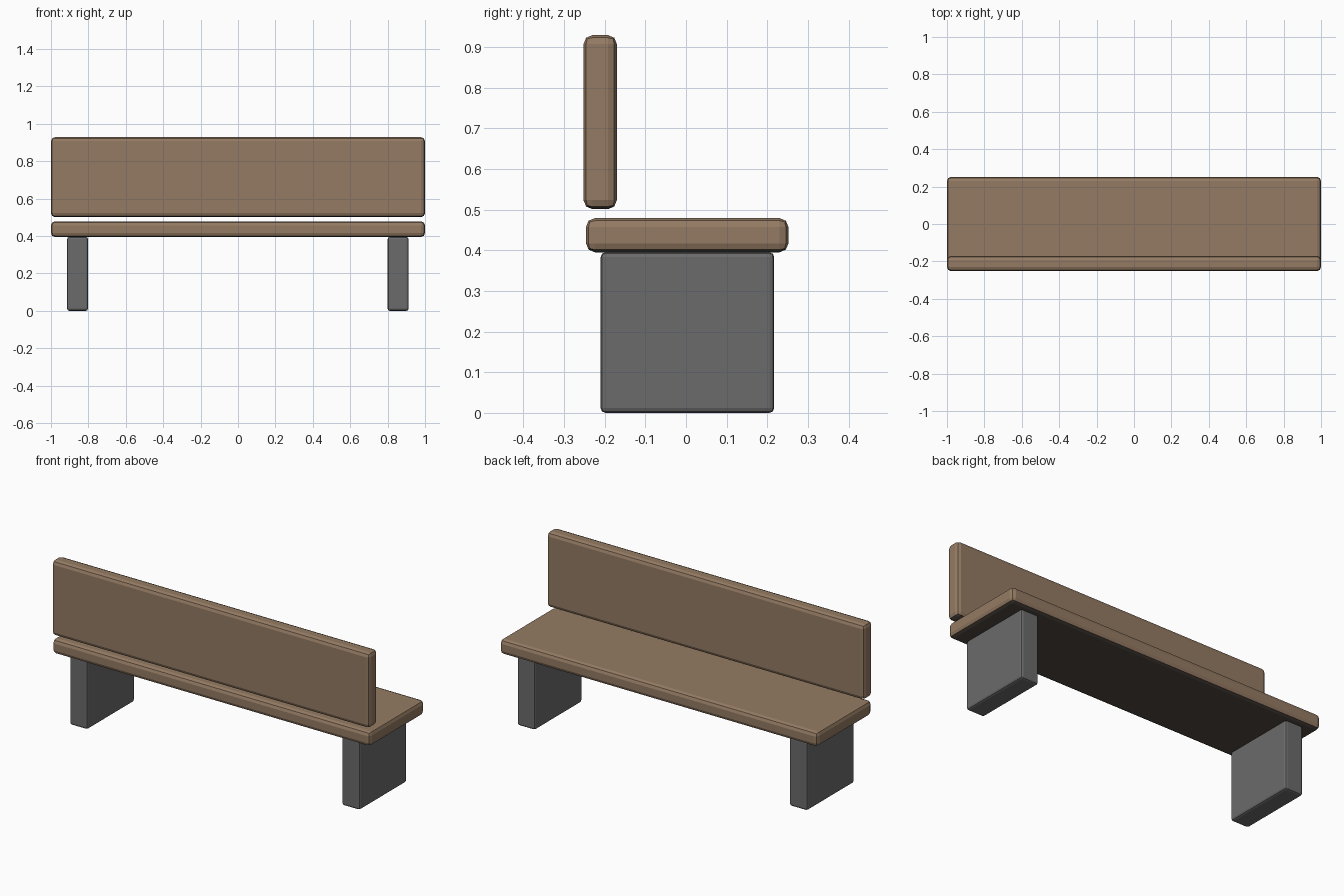
import bpy
import bmesh

if "Cube" in bpy.data.objects:
    bpy.data.objects.remove(bpy.data.objects["Cube"])


def material(name, rgb):
    m = bpy.data.materials.new(name)
    m.diffuse_color = (*rgb, 1.0)
    m.use_nodes = True
    m.node_tree.nodes["Principled BSDF"].inputs["Base Color"].default_value = m.diffuse_color
    return m


wood = material("brown wood", (0.298, 0.199, 0.126))
underside = material("dark underside", (0.078, 0.065, 0.052))
stone = material("grey concrete", (0.147, 0.147, 0.147))


def rounded_box(name, low, high, radius, mats):
    """Box between two corners with bevelled edges; second colour underneath."""
    bm = bmesh.new()
    bmesh.ops.create_cube(bm, size=1.0)
    for v in bm.verts:
        for i in range(3):
            v.co[i] = high[i] if v.co[i] > 0 else low[i]
    bmesh.ops.bevel(bm, geom=bm.edges[:], offset=radius, segments=2,
                    profile=0.5, affect='EDGES')
    bm.normal_update()
    if len(mats) > 1:
        for f in bm.faces:
            f.material_index = 1 if f.normal.z < -0.6 else 0
    mesh = bpy.data.meshes.new(name)
    bm.to_mesh(mesh)
    bm.free()
    for m in mats:
        mesh.materials.append(m)
    obj = bpy.data.objects.new(name, mesh)
    bpy.context.collection.objects.link(obj)
    return obj


# Seat slab and the upright back slab floating just above it
rounded_box("seat", (-1, -0.246, 0.395), (1, 0.252, 0.479), 0.022,
            (wood, underside))
rounded_box("backrest", (-1, -0.252, 0.501), (1, -0.17, 0.929), 0.022,
            (wood, underside))

# Two block legs
for name, x in (("left_leg", -0.858), ("right_leg", 0.856)):
    rounded_box(name, (x - 0.056, -0.21, 0.0), (x + 0.056, 0.217, 0.395),
                0.012, (stone,))
